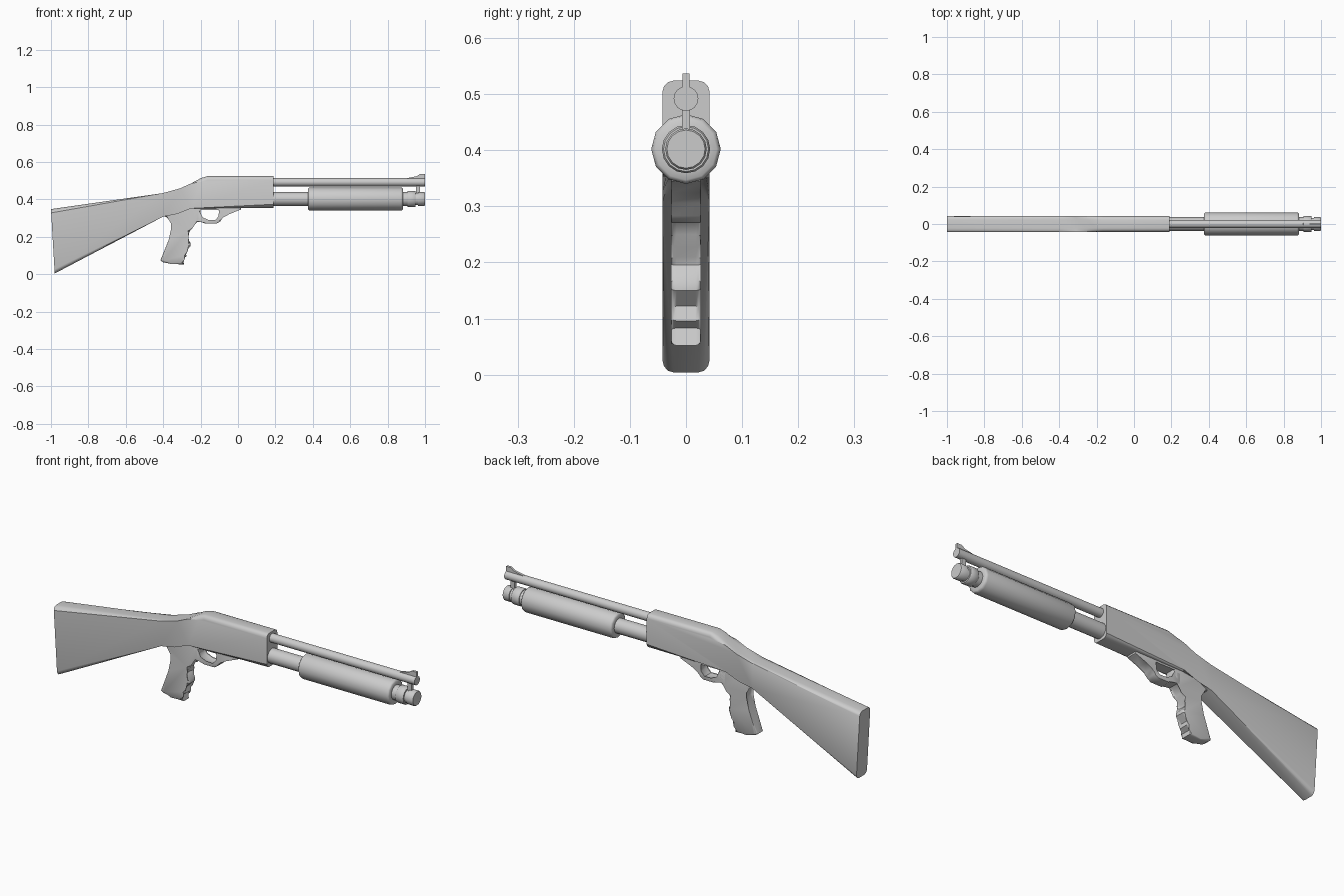
import bpy, bmesh, math

grey = bpy.data.materials.new("plain grey")
grey.diffuse_color = (0.6, 0.6, 0.6, 1)


def finish(name, bm, angle=40):
    bmesh.ops.recalc_face_normals(bm, faces=bm.faces[:])
    me = bpy.data.meshes.new(name)
    bm.to_mesh(me)
    bm.free()
    me.materials.append(grey)
    ob = bpy.data.objects.new(name, me)
    bpy.context.collection.objects.link(ob)
    bpy.ops.object.select_all(action='DESELECT')
    ob.select_set(True)
    bpy.context.view_layer.objects.active = ob
    bpy.ops.object.shade_smooth_by_angle(angle=math.radians(angle))
    return ob


def slab(name, outline, half, bevel=0.0, segs=3, keep_ends=False):
    """Side outline (x, z) extruded across y, with its long rims rounded."""
    bm = bmesh.new()
    rings = [[bm.verts.new((x, y, z)) for x, z in outline] for y in (-half, half)]
    n = len(outline)
    rims = []
    bm.faces.new(rings[0])
    bm.faces.new(rings[1][::-1])
    for i in range(n):
        j = (i + 1) % n
        bm.faces.new((rings[0][i], rings[0][j], rings[1][j], rings[1][i]))
    for ring in rings:
        for i in range(n):
            a, b = ring[i], ring[(i + 1) % n]
            steep = abs(a.co.z - b.co.z) > 3 * abs(a.co.x - b.co.x)
            if not (keep_ends and steep):
                rims.append(bm.edges.get((a, b)))
    if bevel:
        bmesh.ops.bevel(bm, geom=rims, offset=bevel, segments=segs, profile=0.5,
                        affect='EDGES', clamp_overlap=True)
    return finish(name, bm)


def lathe(name, profile, z, sides):
    """Profile of (x, radius) turned around a line along x at height z."""
    bm = bmesh.new()
    rings = []
    for x, r in profile:
        rings.append([bm.verts.new((x, r * math.cos(2 * math.pi * k / sides),
                                    z + r * math.sin(2 * math.pi * k / sides)))
                      for k in range(sides)])
    for a, b in zip(rings, rings[1:]):
        for k in range(sides):
            m = (k + 1) % sides
            bm.faces.new((a[k], a[m], b[m], b[k]))
    bm.faces.new(rings[0])
    bm.faces.new(rings[-1])
    return finish(name, bm)


# Stock and receiver in one piece
slab("stock_and_receiver", [
    (-1.0, 0.348), (-0.98, 0.004), (-0.40, 0.308), (-0.33, 0.342), (-0.25, 0.352),
    (0.19, 0.354), (0.19, 0.524), (-0.165, 0.524), (-0.20, 0.513), (-0.25, 0.486),
    (-0.31, 0.459), (-0.40, 0.434)], 0.042, 0.02, 3, True)

# Pistol grip with finger grooves
slab("pistol_grip", [
    (-0.415, 0.074), (-0.40, 0.064), (-0.355, 0.055), (-0.288, 0.052), (-0.298, 0.083),
    (-0.275, 0.096), (-0.283, 0.122), (-0.254, 0.150), (-0.254, 0.168), (-0.276, 0.195),
    (-0.272, 0.21), (-0.258, 0.228), (-0.252, 0.25), (-0.235, 0.277), (-0.20, 0.29),
    (-0.20, 0.37), (-0.36, 0.37), (-0.40, 0.318), (-0.39, 0.308), (-0.363, 0.298),
    (-0.347, 0.272), (-0.348, 0.24), (-0.37, 0.185)], 0.027, 0.01, 3)

# Trigger guard loop and its mounting plate
slab("trigger_guard", [
    (-0.24, 0.28), (-0.20, 0.284), (-0.175, 0.27), (-0.115, 0.27), (-0.095, 0.283),
    (-0.082, 0.306), (-0.05, 0.324), (0.005, 0.342), (0.015, 0.345), (0.015, 0.362),
    (-0.11, 0.362), (-0.098, 0.338), (-0.10, 0.308), (-0.12, 0.286), (-0.16, 0.287),
    (-0.192, 0.301), (-0.202, 0.32), (-0.202, 0.34), (-0.24, 0.34)], 0.027, 0.004, 2)
slab("guard_plate", [(-0.21, 0.344), (0.0, 0.344), (0.0, 0.36), (-0.21, 0.36)], 0.027)

# Barrel, magazine tube with cap, and pump
lathe("barrel", [(0.18, 0.022), (1.0, 0.022)], 0.492, 16)
lathe("magazine_tube", [
    (0.18, 0.037), (0.89, 0.037), (0.905, 0.037), (0.905, 0.04), (0.909, 0.043),
    (0.946, 0.043), (0.95, 0.04), (0.95, 0.033), (0.963, 0.033), (0.963, 0.037),
    (0.996, 0.037), (1.0, 0.034)], 0.402, 16)
lathe("pump_grip", [
    (0.375, 0.035), (0.375, 0.055), (0.379, 0.060), (0.385, 0.062), (0.87, 0.062),
    (0.878, 0.060), (0.882, 0.055), (0.882, 0.035)], 0.402, 12)

# Front sight and the strut joining barrel to tube
slab("front_sight", [
    (0.90, 0.505), (1.0, 0.505), (1.0, 0.537), (0.975, 0.537), (0.955, 0.524),
    (0.905, 0.514)], 0.006)
slab("barrel_strut", [(0.952, 0.425), (0.974, 0.425), (0.974, 0.48), (0.952, 0.48)], 0.007)
